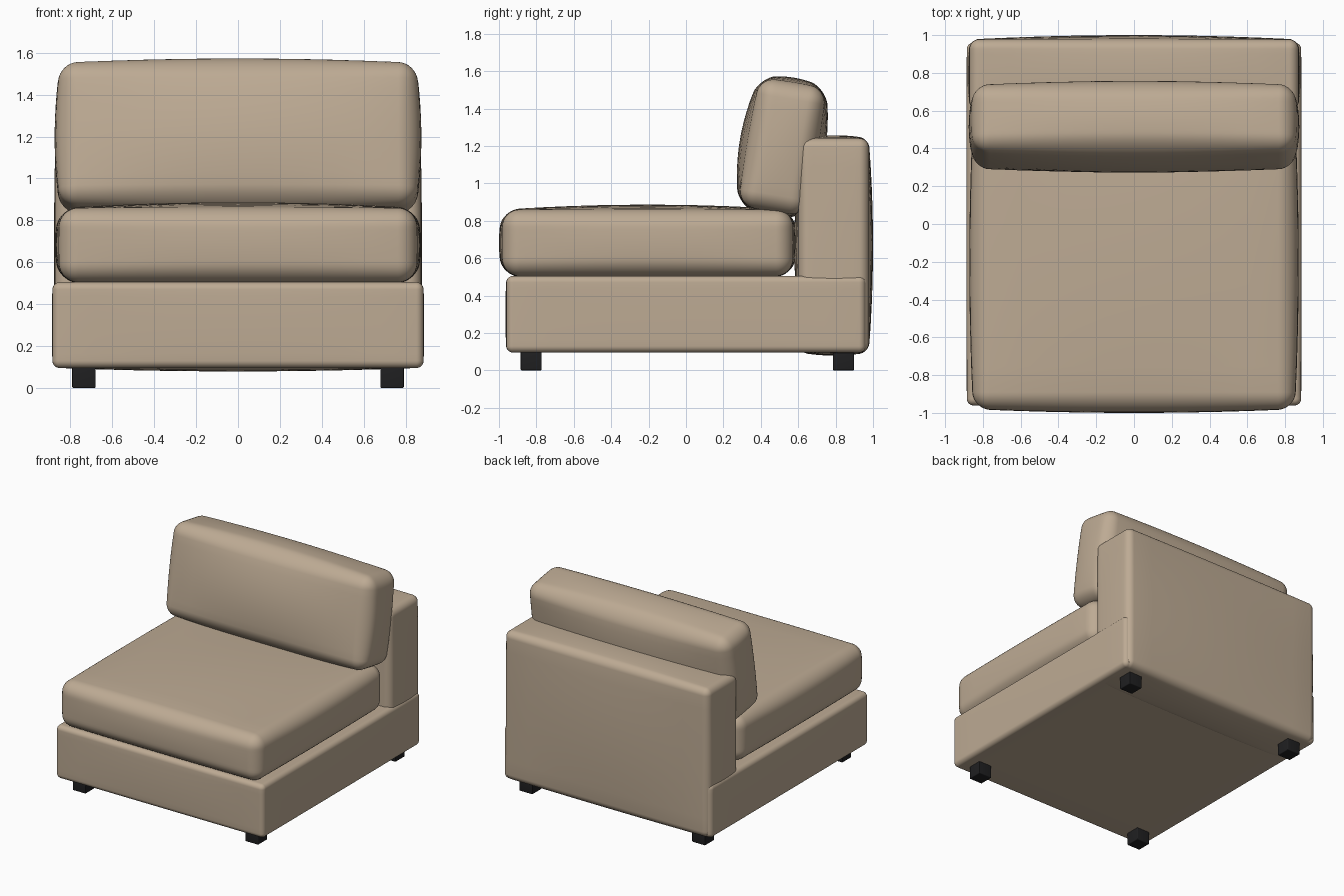
import bpy, bmesh, math
from mathutils import Vector

if "Cube" in bpy.data.objects:
    bpy.data.objects.remove(bpy.data.objects["Cube"])


def material(name, color):
    m = bpy.data.materials.new(name)
    m.diffuse_color = (*color, 1)
    m.use_nodes = True
    m.node_tree.nodes["Principled BSDF"].inputs["Base Color"].default_value = m.diffuse_color
    return m


fabric = material("tan fabric", (0.51, 0.405, 0.295))
black = material("black plastic", (0.014, 0.014, 0.015))


def soft_box(name, center, half, radius, bulge, mat, tilt=0.0, band=4, flat=10):
    """Rounded box whose faces swell in the middle by bulge (x, y, z)."""
    n = band * 2 + flat
    bm = bmesh.new()
    bmesh.ops.create_cube(bm, size=2)
    bmesh.ops.subdivide_edges(bm, edges=bm.edges[:], cuts=n - 1, use_grid_fill=True)
    for v in bm.verts:
        core, off = Vector(), Vector()
        for a in range(3):
            i = round((v.co[a] + 1) / 2 * n)
            inner = half[a] - radius
            if i < band:
                core[a], off[a] = -inner, -math.tan((band - i) / band * math.pi / 4)
            elif i > n - band:
                core[a], off[a] = inner, math.tan((i - n + band) / band * math.pi / 4)
            else:
                core[a] = inner * ((i - band) / flat * 2 - 1)
        p = core + off.normalized() * radius
        u = [p[a] / half[a] for a in range(3)]
        for a in range(3):
            b, c = (a + 1) % 3, (a + 2) % 3
            p[a] += bulge[a] * u[a] * (1 - u[b] ** 2) * (1 - u[c] ** 2)
        v.co = p
    for f in bm.faces:
        f.smooth = True
    me = bpy.data.meshes.new(name)
    bm.to_mesh(me)
    bm.free()
    me.materials.append(mat)
    ob = bpy.data.objects.new(name, me)
    ob.location = center
    ob.rotation_euler.x = math.radians(tilt)
    bpy.context.collection.objects.link(ob)
    return ob


# Upholstered base and backrest panel, which runs down to the floor of the base
soft_box("base", (0, 0, 0.30), (0.885, 0.96, 0.205), 0.035, (0.003, 0.006, 0), fabric)
soft_box("backrest", (0, 0.79, 0.668), (0.87, 0.187, 0.572), 0.05,
         (0.008, 0.023, 0.017), fabric)

# Loose cushions
soft_box("seat_cushion", (0, -0.205, 0.682), (0.852, 0.775, 0.177), 0.09,
         (0.02, 0.02, 0.027), fabric)
soft_box("back_cushion", (0, 0.515, 1.195), (0.85, 0.18, 0.345), 0.085,
         (0.025, 0.05, 0.03), fabric, tilt=-9.5)

# Four block feet
for sx, side in ((-1, "left"), (1, "right")):
    for y, end in ((-0.828, "front"), (0.842, "back")):
        soft_box(f"{end}_{side}_foot", (sx * 0.735, y, 0.05), (0.056, 0.056, 0.05),
                 0.006, (0, 0, 0), black, band=2, flat=1)
